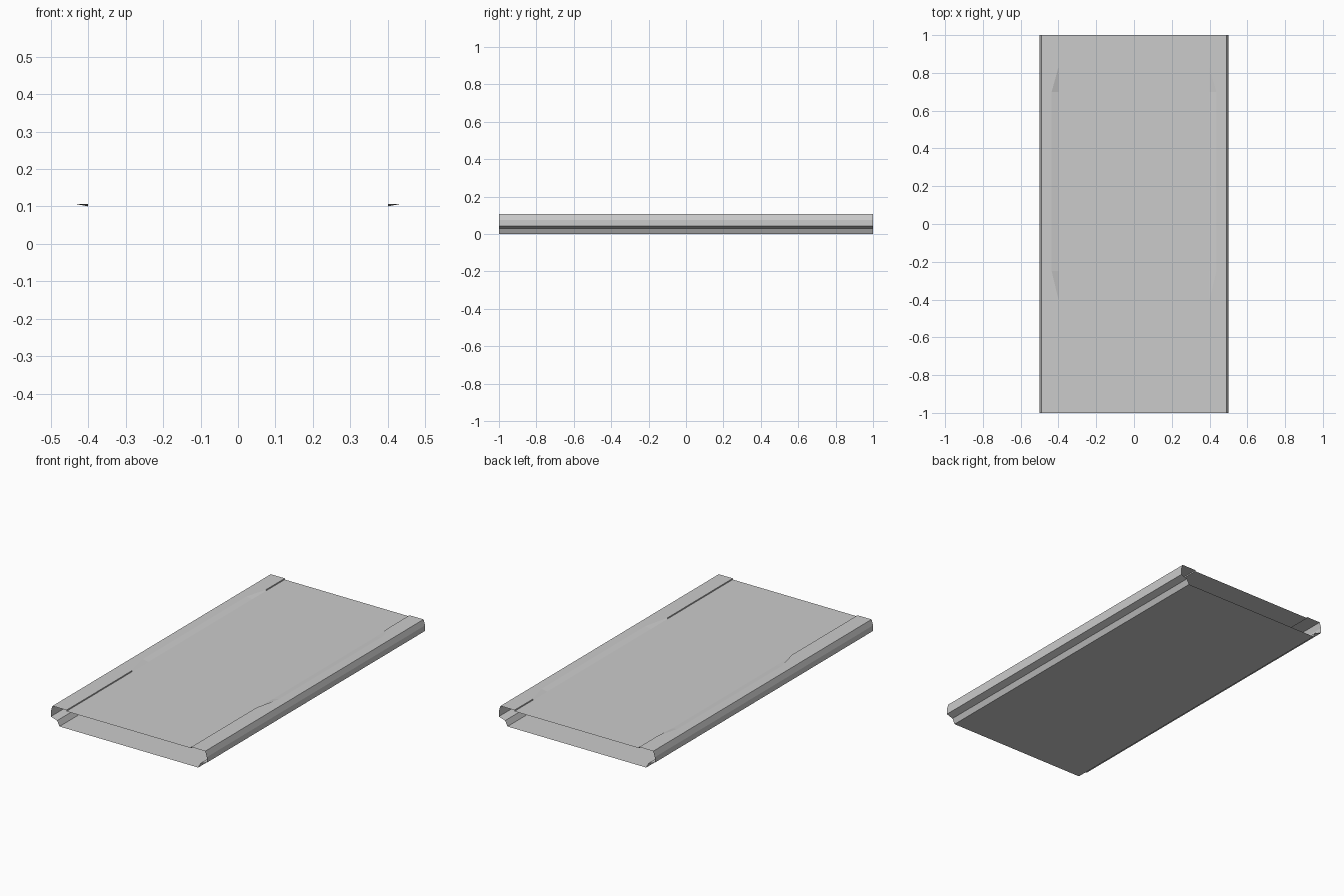
import bpy, bmesh

if "Cube" in bpy.data.objects:
    bpy.data.objects.remove(bpy.data.objects["Cube"])

DECK_Z, RAIL_Z = 0.10, 0.107


def sweep(name, sections):
    """Skin a row of cross-sections, each a list of (x, y, z), into an open sheet."""
    bm = bmesh.new()
    rows = [[bm.verts.new(p) for p in s] for s in sections]
    for a, b in zip(rows, rows[1:]):
        for i in range(len(a) - 1):
            bm.faces.new((a[i], a[i + 1], b[i + 1], b[i]))
    me = bpy.data.meshes.new(name)
    bm.to_mesh(me)
    bm.free()
    ob = bpy.data.objects.new(name, me)
    bpy.context.collection.objects.link(ob)
    return ob


def sheet(name, half, z, up):
    xs = (-half, half) if up else (half, -half)
    return sweep(name, [[(x, y, z) for x in xs] for y in (-1, 1)])


# Walking deck and underside (the ends stay open)
sheet("deck", 0.40, DECK_Z, True)
sheet("underside", 0.445, 0.0, False)

# Side rail: the inner lip is worn back to a slope along its middle
lip = [(-1, 0.40), (-0.4, 0.40), (-0.25, 0.436), (0.7, 0.436), (0.83, 0.40), (1, 0.40)]
outer = [(0.49, RAIL_Z), (0.50, 0.075), (0.50, 0.043), (0.46, 0.03), (0.445, 0.0)]


def rail(name, side):
    sections = []
    for y, x in lip:
        profile = [(0.40, DECK_Z), (x, RAIL_Z)] + outer
        sections.append([(side * px, y, pz) for px, pz in profile])
    ob = sweep(name, sections)
    if side < 0:
        ob.data.flip_normals()


rail("right_rail", 1)
rail("left_rail", -1)
